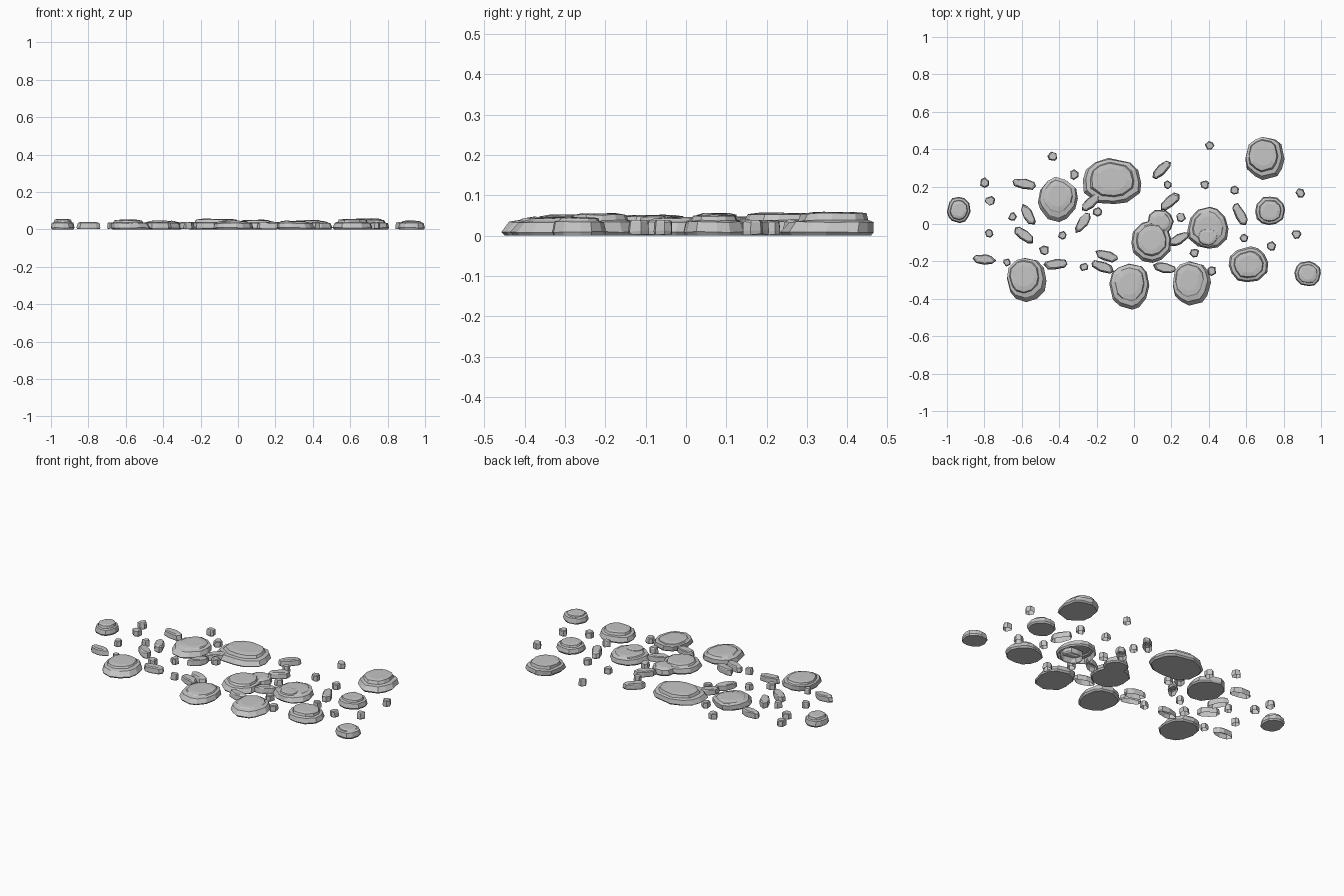
import bpy, bmesh, math, random
from mathutils import Vector

random.seed(4)
cube = bpy.data.objects.get("Cube")
if cube:
    bpy.data.objects.remove(cube, do_unlink=True)

stone_grey = bpy.data.materials.new("stone_grey")
stone_grey.use_nodes = True
colour = (0.56, 0.56, 0.56, 1)
stone_grey.diffuse_color = colour
stone_grey.node_tree.nodes["Principled BSDF"].inputs["Base Color"].default_value = colour


def rock_outline(rx, ry, sides, rough, power):
    """Irregular rounded outline, fitted to the given half width and half depth."""
    points = []
    for i in range(sides):
        a = math.tau * (i + random.uniform(-0.22, 0.22)) / sides
        r = 1 + random.uniform(-rough, rough)
        c, s = math.cos(a), math.sin(a)
        points.append(Vector((math.copysign(abs(c) ** power, c) * r,
                              math.copysign(abs(s) ** power, s) * r)))
    for axis, half in enumerate((rx, ry)):
        low = min(p[axis] for p in points)
        high = max(p[axis] for p in points)
        for p in points:
            p[axis] = half * (2 * (p[axis] - low) / (high - low) - 1)
    return points


def rock(name, x, y, rx, ry, turn, sides, profile, shift=(0, 0), rough=0.06, closed=True, power=1.0):
    """Stack irregular rings; profile rows are (radius factor, height, share of shift)."""
    bm = bmesh.new()
    outline = rock_outline(rx, ry, sides, rough, power)
    rings = []
    for factor, z, lean in profile:
        ring = []
        for p in outline:
            wobble = rough * 0.5 if factor < 1 else 0
            q = p * factor * (1 + random.uniform(-wobble, wobble))
            q += Vector(shift) * lean
            lift = random.uniform(-0.0015, 0.0015) if z else 0
            ring.append(bm.verts.new((q.x, q.y, z + lift)))
        rings.append(ring)
    # side facets between neighbouring rings
    for low, high in zip(rings, rings[1:]):
        for i in range(sides):
            j = (i + 1) % sides
            bm.faces.new((low[i], low[j], high[j], high[i]))
    # gently uneven top and flat underside
    bm.faces.new(rings[-1])
    if closed:
        bm.faces.new(list(reversed(rings[0])))
    mesh = bpy.data.meshes.new(name)
    bm.to_mesh(mesh)
    bm.free()
    mesh.materials.append(stone_grey)
    obj = bpy.data.objects.new(name, mesh)
    obj.location = (x, y, 0)
    obj.rotation_euler.z = math.radians(turn)
    bpy.context.collection.objects.link(obj)


# Broad stepping stones: x, y, half width, half depth, height, cap shift x, cap shift y
broad_stones = [
    (-.117, .23, .156, .123, .056, 0, .01), (-.407, .13, .107, .12, .046, 0, .02),
    (.7, .35, .105, .115, .058, -.01, .016), (.728, .07, .08, .076, .052, 0, 0),
    (.612, -.215, .106, .096, .055, 0, 0), (.31, -.318, .102, .118, .046, -.015, .018),
    (-.025, -.335, .107, .123, .046, 0, .015), (-.573, -.3, .105, .118, .051, -.015, .019),
    (.928, -.265, .071, .067, .046, 0, 0), (-.937, .075, .063, .07, .055, 0, 0),
    (.093, -.095, .107, .113, .051, 0, .01), (.143, .01, .07, .065, .044, 0, 0),
    (.395, -.02, .11, .112, .046, 0, .008), (.395, -.07, .068, .06, .05, 0, 0),
]
for n, (x, y, rx, ry, h, sx, sy) in enumerate(broad_stones):
    profile = [(.93, 0, 0), (1, .009, 0), (.91, .034, .6),
               (.75, .038, .9), (.7, h - .003, 1), (.48, h, 1)]
    rock(f"broad_stone_{n + 1}", x, y, rx, ry, 0, 12, profile,
         shift=(sx, sy), rough=.04, closed=n < 12, power=.92)

# Long chips between the stones: x, y, turn
long_chips = [
    (-.587, .215, -10), (-.567, .05, -60), (-.587, -.06, -38), (-.8, -.19, -3),
    (-.42, -.215, 5), (-.275, .005, 55), (-.23, .115, 40), (-.147, -.17, -20),
    (-.167, -.23, -20), (.163, -.235, -12), (.147, .29, 42), (.192, .12, 40),
    (.243, -.08, 30), (.567, .05, -60),
]
chip_profile = [(.94, .003, 0), (1, .01, 0), (.92, .034, .5), (.74, .039, 1)]
for n, (x, y, turn) in enumerate(long_chips):
    rock(f"long_chip_{n + 1}", x, y, .064, .028, turn, 8, chip_profile,
         shift=(0, .002), rough=.08, closed=False, power=.9)

# Small pebbles: x, y
pebbles = [
    (-.435, .36), (.403, .42), (-.32, .265), (-.8, .22), (-.77, .125),
    (-.65, .04), (-.775, -.05), (-.68, -.205), (-.478, -.14), (-.383, -.06),
    (-.195, .065), (-.267, -.23), (.377, .21), (.538, .18), (.89, .165),
    (.867, -.055), (.735, -.12), (.587, -.075), (.417, -.25), (.322, -.155),
    (.18, .21), (.25, .035),
]
pebble_profile = [(.95, .003, 0), (1, .012, 0), (.92, .034, .5), (.74, .038, 1)]
for n, (x, y) in enumerate(pebbles):
    size = random.uniform(.022, .027)
    rock(f"pebble_{n + 1}", x, y, size, size * .95, random.uniform(0, 90), 6,
         pebble_profile, rough=.1, closed=False)
